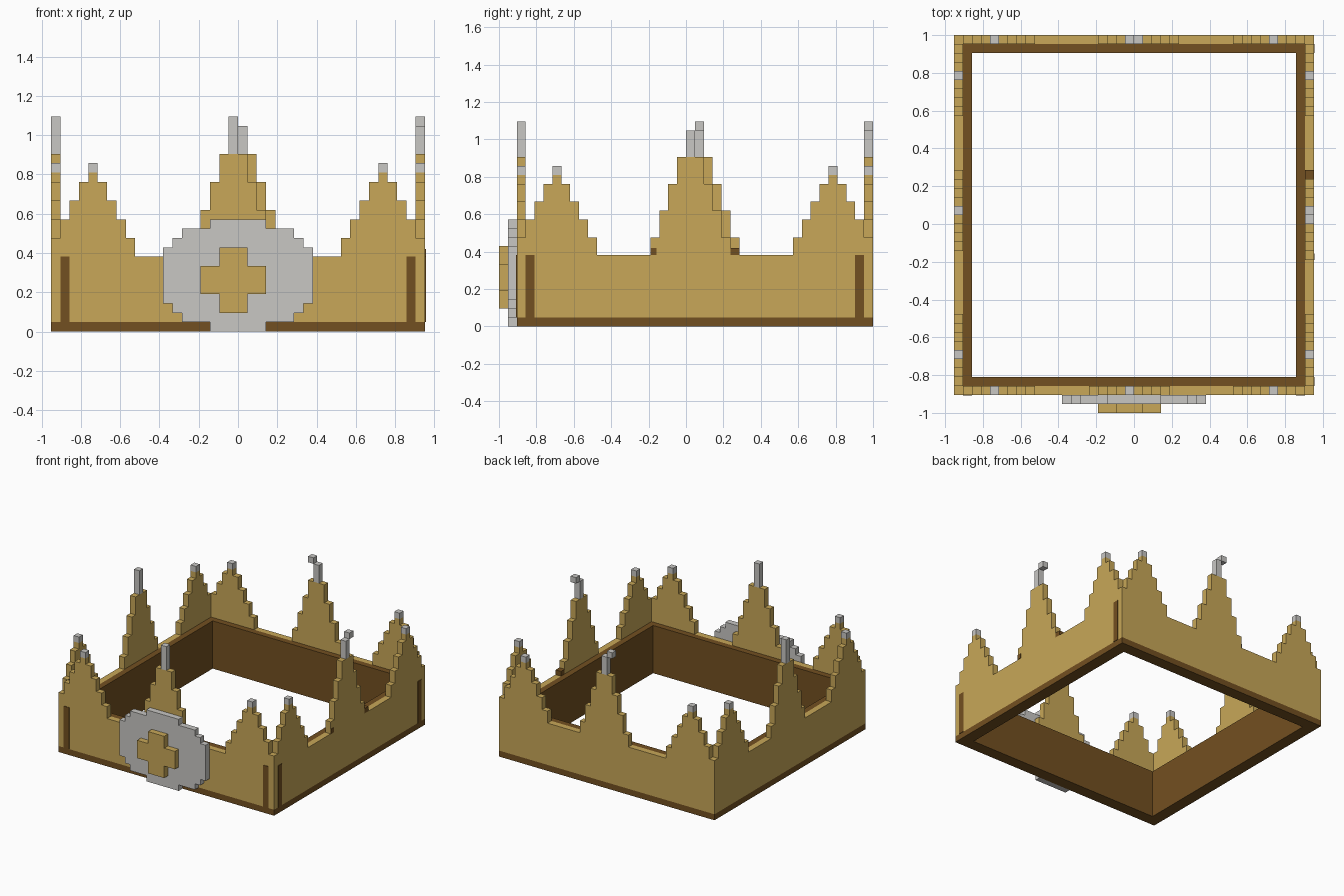
import bpy, bmesh
from mathutils import Vector

old = bpy.data.objects.get("Cube")
if old:
    bpy.data.objects.remove(old, do_unlink=True)

U = 1 / 21                      # one block
N = 40                          # blocks along each wall
ORIGIN = Vector((-20, -19, 0))  # outer front right corner, in blocks
THIN = 0.08                     # thickness of inlays, in blocks


def material(name, rgb):
    m = bpy.data.materials.new(name)
    m.use_nodes = True
    m.diffuse_color = (*rgb, 1)
    m.node_tree.nodes["Principled BSDF"].inputs["Base Color"].default_value = (*rgb, 1)
    return m


GOLD = material("gold", (0.58, 0.39, 0.098))
BROWN = material("brown", (0.171, 0.08, 0.015))
SILVER = material("silver", (0.58, 0.57, 0.55))


def finish(name, bm, mat):
    bmesh.ops.recalc_face_normals(bm, faces=bm.faces)
    for v in bm.verts:
        v.co = (v.co + ORIGIN) * U
    mesh = bpy.data.meshes.new(name)
    bm.to_mesh(mesh)
    bm.free()
    mesh.materials.append(mat)
    ob = bpy.data.objects.new(name, mesh)
    bpy.context.collection.objects.link(ob)


def box(name, lo, hi, mat):
    bm = bmesh.new()
    bmesh.ops.create_cube(bm, size=1)
    for v in bm.verts:
        v.co = [l + (c + 0.5) * (h - l) for l, h, c in zip(lo, hi, v.co)]
    finish(name, bm, mat)


def plate(name, outline, place, depth, mat):
    """Extrude a flat outline; place maps its points into the model."""
    bm = bmesh.new()
    face = bm.faces.new([bm.verts.new(place(a, z)) for a, z in outline])
    out = bmesh.ops.extrude_face_region(bm, geom=[face])["geom"]
    moved = [g for g in out if isinstance(g, bmesh.types.BMVert)]
    bmesh.ops.translate(bm, verts=moved, vec=depth)
    finish(name, bm, mat)


# Spike silhouettes: height at each distance from the spike's centre
CENTRE = [19, 19, 16, 13, 10]
CORNER = [17, 16, 14, 12, 10]


def height(i, mid):
    for centre, steps in ((4, CORNER), (mid, CENTRE), (35, CORNER)):
        if abs(i - centre) < len(steps):
            return steps[abs(i - centre)]
    return 8


def wall_outline(mid, start, end):
    pts = [(start, 1)]
    last = 1
    for i in range(start, end):
        h = height(i, mid)
        if h != last:
            if last != 1:
                pts.append((i, last))
            pts.append((i, h))
        last = h
    return pts + [(end, last), (end, 1)]


# Walls: name, centre of middle spike, runs along x, offset, kinked finial
walls = [("front", 19, True, 0, False), ("back", 20, True, N - 1, True),
         ("right", 20, False, 0, False), ("left", 19, False, N - 1, True)]

for name, mid, along_x, off, kinked in walls:
    if along_x:
        place = lambda a, z, o=off: (a, o, z)
        depth, start, end = Vector((0, 1, 0)), 0, N
    else:
        place = lambda a, z, o=off: (o, a, z)
        depth, start, end = Vector((1, 0, 0)), 1, N - 1
    plate(name + "_wall", wall_outline(mid, start, end), place, depth, GOLD)

    def block(part, a, z0, z1, mat):
        lo = Vector(place(a, z0))
        box(name + part, lo, Vector(place(a + 1, z1)) + depth, mat)

    # base course under the wall
    lo = Vector(place(start, 0))
    box(name + "_base", lo, Vector(place(end, 1)) + depth, BROWN)

    # finials
    for c in (4, 35):
        block("_corner_finial", c, 17, 18, SILVER)
    if kinked:
        block("_finial", mid, 19, 22, SILVER)
        block("_finial_tip", mid + (-1 if along_x else 1), 22, 23, SILVER)
    else:
        block("_finial", mid, 19, 23, SILVER)

# Inner lining
for name, lo, hi in (("front", (1, 1), (39, 2)), ("back", (1, 38), (39, 39)),
                     ("right", (1, 2), (2, 38)), ("left", (38, 2), (39, 38))):
    box(name + "_lining", (*lo, 0), (*hi, 8), BROWN)

# Corner inlays on the front and left walls
for i in (1, 38):
    box("front_inlay", (i, -THIN, 1), (i + 1, 0, 8), BROWN)
    box("left_inlay", (N, i, 1), (N + THIN, i + 1, 8), BROWN)

# Small brown studs beside the left middle spike
box("left_stud_front", (N, 15, 8), (N + THIN, 15.7, 8.8), BROWN)
box("left_stud_back", (N - 1, 24, 8), (N, 25, 8.8), BROWN)

# Round stepped shield: half width and lower height of each step
steps = [(3, 0), (6, 1), (7, 2), (8, 3)]
side = []
for k, (w, z) in enumerate(steps):
    side += [(w, z), (w, steps[k + 1][1] if k < 3 else 6)]
side = side[:-1]
right_half = side + [(w, 12 - z) for w, z in reversed(side)]
outline = right_half + [(-w, z) for w, z in reversed(right_half)]
plate("shield", outline, lambda a, z: (a + 20, -1, z), Vector((0, 1, 0)), SILVER)

# Cross on the shield
cross = [(18, 2), (21, 2), (21, 4), (23, 4), (23, 7), (21, 7),
         (21, 9), (18, 9), (18, 7), (16, 7), (16, 4), (18, 4)]
plate("shield_cross", cross, lambda a, z: (a, -2, z), Vector((0, 1, 0)), GOLD)
